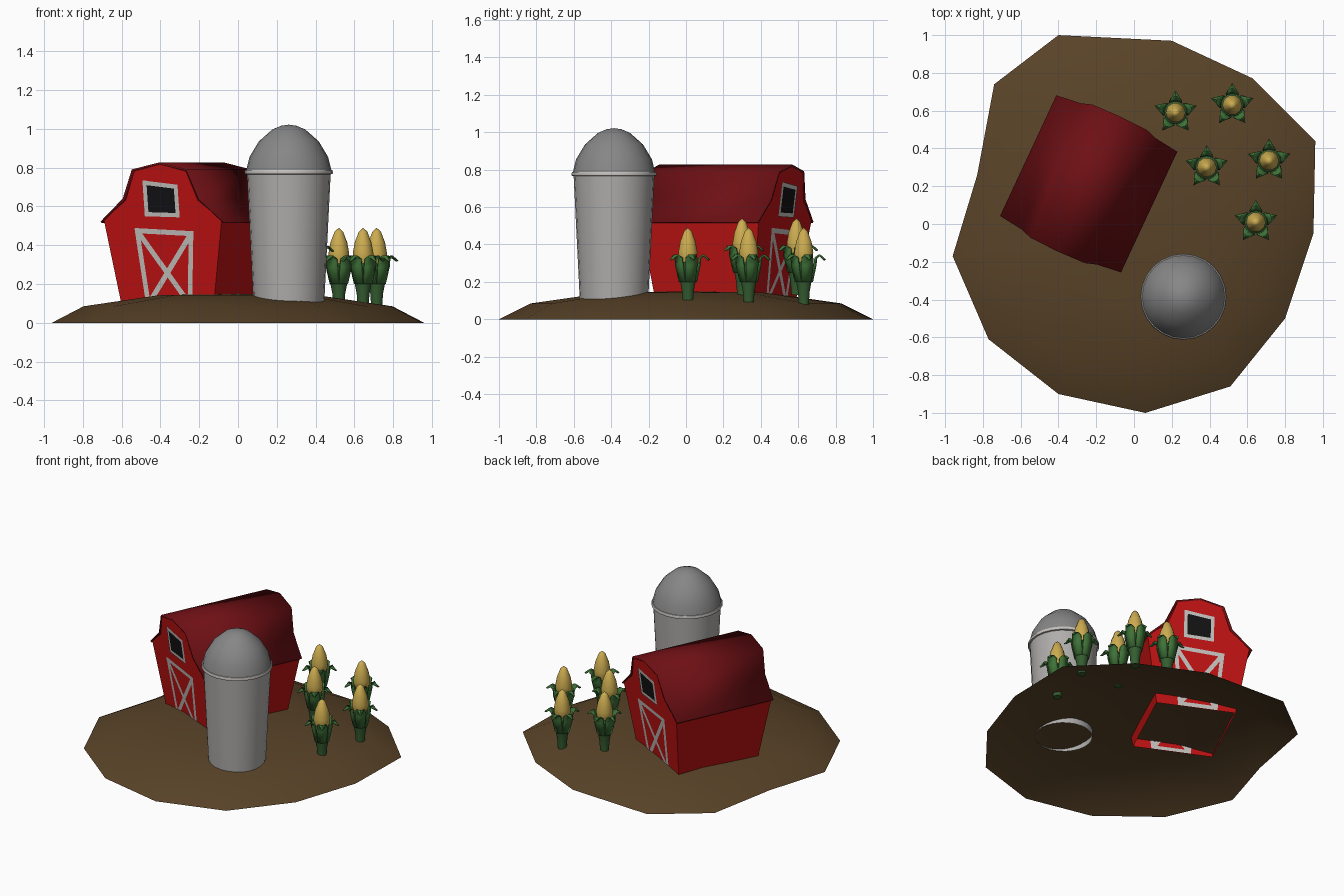
import bpy, bmesh, math
from mathutils import Matrix, Vector

if "Cube" in bpy.data.objects:
    bpy.data.objects.remove(bpy.data.objects["Cube"])


def mat(name, r, g, b):
    m = bpy.data.materials.new(name)
    m.diffuse_color = (r, g, b, 1)
    m.use_nodes = True
    m.node_tree.nodes["Principled BSDF"].inputs["Base Color"].default_value = m.diffuse_color
    return m


SOIL = mat("soil_brown", .10, .056, .021)
RED = mat("barn_red", .52, .006, .006)
ROOF = mat("roof_dark_red", .155, .005, .007)
WHITE = mat("trim_white", .55, .53, .51)
BLACK = mat("window_black", .006, .006, .007)
METAL = mat("silo_grey", .43, .42, .41)
DOME = mat("dome_grey", .24, .24, .24)
CORN = mat("corn_yellow", .60, .41, .08)
LEAF = mat("leaf_green", .05, .17, .04)
STALK = mat("stalk_green", .035, .11, .03)


def make(name, verts, faces, material, matrix=Matrix(), smooth=35, fix=True):
    me = bpy.data.meshes.new(name)
    me.from_pydata(verts, [], faces)
    if fix:
        bm = bmesh.new()
        bm.from_mesh(me)
        bmesh.ops.remove_doubles(bm, verts=bm.verts, dist=1e-5)
        bmesh.ops.recalc_face_normals(bm, faces=bm.faces)
        bm.to_mesh(me)
        bm.free()
    me.materials.append(material)
    ob = bpy.data.objects.new(name, me)
    bpy.context.collection.objects.link(ob)
    ob.matrix_world = matrix
    if smooth:
        bpy.ops.object.select_all(action='DESELECT')
        bpy.context.view_layer.objects.active = ob
        ob.select_set(True)
        bpy.ops.object.shade_smooth_by_angle(angle=math.radians(smooth))
    return ob


def grid_faces(rows, cols, wrap):
    n = cols if wrap else cols - 1
    return [(r * cols + c, r * cols + (c + 1) % cols,
             (r + 1) * cols + (c + 1) % cols, (r + 1) * cols + c)
            for r in range(rows - 1) for c in range(n)]


def lathe(name, profile, sides, material, at):
    verts = [(r * math.cos(2 * math.pi * i / sides), r * math.sin(2 * math.pi * i / sides), z)
             for r, z in profile for i in range(sides)]
    return make(name, verts, grid_faces(len(profile), sides, True), material,
                Matrix.Translation(at), smooth=50)


# Mound: irregular outline shrunk towards a raised centre, open underneath
outline = [(-.40, 1), (.20, .97), (.63, .77), (.96, .44), (.95, -.05), (.80, -.50), (.51, -.86),
           (.06, -1), (-.40, -.90), (-.77, -.61), (-.96, -.17), (-.83, .26), (-.74, .74)]
rings = [(1, 0), (.83, .085), (.42, .143), (0, .15)]
make("mound", [(x * s, y * s, z) for s, z in rings for x, y in outline],
     grid_faces(len(rings), len(outline), True), SOIL)

# Barn: walls that widen upwards, open underneath
BARN = Matrix.Translation((-.24, .2125, 0)) @ Matrix.Rotation(math.radians(-25), 4, 'Z')


def half_length(z):
    return .278 + .136 * z


def mirrored(half):
    return half + [(-x, z) for x, z in reversed(half[:-1])]


gable = mirrored([(.26, .08), (.335, .53), (.205, .632), (.147, .782), (0, .816)])
n = len(gable)
verts = [(x, s * half_length(z), z) for s in (-1, 1) for x, z in gable]
faces = [tuple(range(n)), tuple(range(n, 2 * n)), (0, 1, n + 1, n), (n - 2, n - 1, 2 * n - 1, 2 * n - 2)]
faces += [(i, i + 1, n + i + 1, n + i) for i in range(1, n - 2)]
make("barn_walls", verts, faces, RED, BARN, smooth=0)

# Gambrel roof shell
rp = mirrored([(.350, .518), (.215, .638), (.155, .787), (0, .822)])
roof = make("barn_roof", [(x, s * (half_length(z) + .004), z) for s in (-1, 1) for x, z in rp],
            grid_faces(2, len(rp), False), ROOF, BARN, smooth=40)
sol = roof.modifiers.new("thickness", 'SOLIDIFY')
sol.thickness = .01
sol.offset = 0


# Painted door and window plates on both gables
def strips(name, pieces, material, turn, off):
    verts = [(u, -(half_length(z) + off), z) for p in pieces for u, z in p]
    faces = [tuple(range(4 * i, 4 * i + 4)) for i in range(len(pieces))]
    make(name, verts, faces, material, BARN @ Matrix.Rotation(turn, 4, 'Z'), smooth=0, fix=False)


def bar(a, b, w):
    a, b = Vector(a), Vector(b)
    d = (b - a).normalized() * w / 2
    p = Vector((-d.y, d.x))
    return [a - p, b - p, b + p, a + p]


def loop_bars(pts, w):
    out = []
    for i, a in enumerate(pts):
        b = pts[(i + 1) % len(pts)]
        d = (Vector(b) - Vector(a)).normalized() * w / 2
        out.append(bar(Vector(a) - d, Vector(b) + d, w))
    return out


door = [(-.108, .095), (.128, .095), (.158, .46), (-.148, .475)]
window = [(-.088, .56), (.088, .555), (.086, .702), (-.09, .722)]
for side, turn in (("front", 0), ("back", math.pi)):
    boards = loop_bars(door, .026) + [bar(door[0], door[2], .028), bar(door[1], door[3], .028)]
    strips(side + "_door_trim", boards, WHITE, turn, .003)
    strips(side + "_door_trim_inside", boards, WHITE, turn, -.003)
    strips(side + "_window_pane", [window], BLACK, turn, .002)
    strips(side + "_window_trim", loop_bars(window, .022), WHITE, turn, .004)

# Silo
at = (.262, -.385, 0)
lathe("silo_body", [(.183, .105), (.216, .77)], 24, METAL, at)
lathe("silo_rim", [(.212, .765), (.226, .768), (.228, .778), (.224, .788), (.210, .790)], 24, WHITE, at)
lathe("silo_dome", [(.220, .785), (.203, .855), (.155, .935), (.085, .997), (.04, 1.016), (0, 1.022)],
      24, DOME, at)

# Corn plants: flared husk, curled leaves and a cob
for x, y, top in ((.22, .59, .54), (.52, .63, .49), (.385, .30, .54), (.715, .335, .49), (.645, .01, .49)):
    at = (x, y, top - .40)
    lathe("corn_stalk", [(0, -.01), (.028, -.01), (.033, .06), (.045, .12), (.062, .20), (.045, .215)],
          10, STALK, at)
    lathe("corn_cob", [(.035, .19), (.052, .235), (.053, .27), (.043, .325), (.022, .38), (0, .40)],
          10, CORN, at)
    rows = [(.045, .11, .026), (.064, .20, .034), (.068, .238, .032), (.088, .252, .022), (.115, .228, .003)]
    verts, faces = [], []
    for k in range(5):
        a = math.pi / 2 + k * 2 * math.pi / 5
        out, tan = Vector((math.cos(a), math.sin(a), 0)), Vector((-math.sin(a), math.cos(a), 0))
        base = len(verts)
        for r, z, w in rows:
            for t in (-1, 0, 1):
                verts.append(out * (r - .008 * abs(t)) + tan * w * t + Vector((0, 0, z)))
        faces += [tuple(base + i for i in f) for f in grid_faces(len(rows), 3, False)]
    leaves = make("corn_leaves", verts, faces, LEAF, Matrix.Translation(at), smooth=50)
    sol = leaves.modifiers.new("thickness", 'SOLIDIFY')
    sol.thickness = .008
    sol.offset = 0
